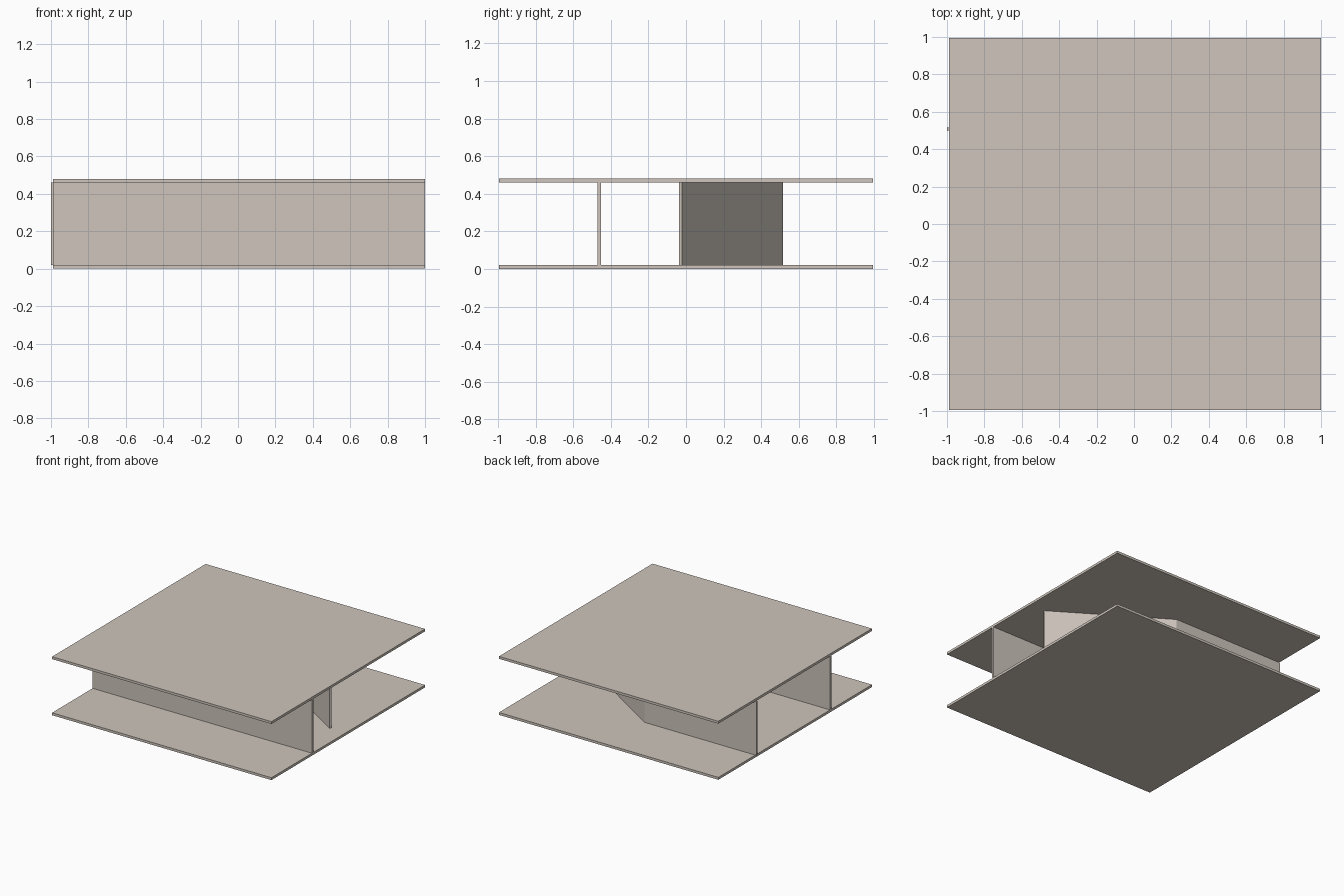
import bpy
import bmesh
from mathutils import Vector

cube = bpy.data.objects.get("Cube")
if cube:
    bpy.data.objects.remove(cube, do_unlink=True)

# One warm stone colour for every part
COLOUR = (0.62, 0.56, 0.505, 1.0)
stone = bpy.data.materials.new("warm_stone")
stone.use_nodes = True
stone.diffuse_color = COLOUR
stone.node_tree.nodes["Principled BSDF"].inputs["Base Color"].default_value = COLOUR

SLAB = 0.02
WALL = 0.017
HEIGHT = 0.48


def prism(name, outline, bottom, top):
    """Extrude a flat counter-clockwise outline upward."""
    bm = bmesh.new()
    base = bm.faces.new([bm.verts.new((x, y, bottom)) for x, y in outline])
    grown = bmesh.ops.extrude_face_region(bm, geom=[base], use_keep_orig=True)
    verts = [g for g in grown["geom"] if isinstance(g, bmesh.types.BMVert)]
    bmesh.ops.translate(bm, verts=verts, vec=(0, 0, top - bottom))
    bmesh.ops.recalc_face_normals(bm, faces=bm.faces)
    mesh = bpy.data.meshes.new(name)
    bm.to_mesh(mesh)
    bm.free()
    mesh.materials.append(stone)
    obj = bpy.data.objects.new(name, mesh)
    bpy.context.collection.objects.link(obj)
    return obj


def wall(name, start, end):
    """Upright panel whose back face runs from start to end (towards +x)."""
    a, b = Vector(start), Vector(end)
    run = (b - a).normalized()
    inset = Vector((run.y, -run.x)) * WALL
    prism(name, [a, a + inset, b + inset, b], SLAB, HEIGHT - SLAB)


# Floor and roof slabs
slab = [(-0.99, -0.995), (1, -0.995), (1, 0.995), (-0.99, 0.995)]
prism("floor_slab", slab, 0, SLAB)
prism("roof_slab", slab, HEIGHT - SLAB, HEIGHT)

# Upright walls between the slabs
wall("front_wall", (-0.99, -0.453), (1, -0.453))
wall("back_wall", (-1, 0.517), (0.015, 0.517))
wall("diagonal_wall", (0.015, 0.517), (0.865, -0.022))
